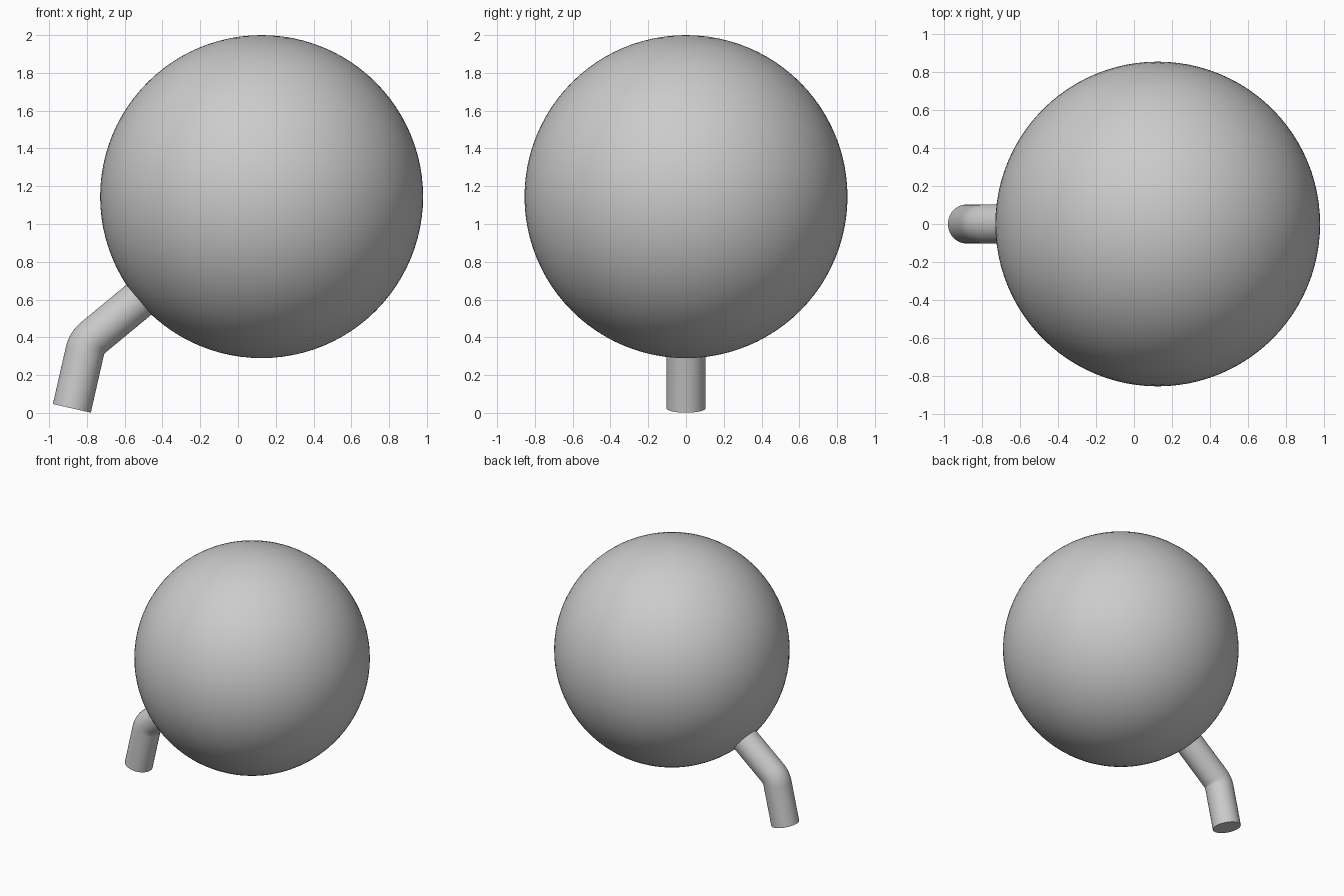
import bpy, bmesh, math
from mathutils import Vector

cube = bpy.data.objects.get("Cube")
if cube:
    bpy.data.objects.remove(cube, do_unlink=True)

# Single grey material
grey = bpy.data.materials.new("plain_grey")
grey.use_nodes = True
colour = (0.6, 0.6, 0.6, 1)
grey.diffuse_color = colour
grey.node_tree.nodes["Principled BSDF"].inputs["Base Color"].default_value = colour


def add_part(name, bm):
    bmesh.ops.recalc_face_normals(bm, faces=bm.faces)
    mesh = bpy.data.meshes.new(name)
    bm.to_mesh(mesh)
    bm.free()
    mesh.materials.append(grey)
    part = bpy.data.objects.new(name, mesh)
    bpy.context.collection.objects.link(part)
    bpy.ops.object.select_all(action="DESELECT")
    part.select_set(True)
    bpy.context.view_layer.objects.active = part
    bpy.ops.object.shade_smooth_by_angle(angle=math.radians(40))
    return part


# Large round ball
bm = bmesh.new()
bmesh.ops.create_uvsphere(bm, u_segments=96, v_segments=48, radius=0.855)
ball = add_part("ball", bm)
ball.location = (0.125, 0, 1.145)

# Bent tube: straight leg, rounded elbow, straight run into the ball
RADIUS, BEND, SIDES, STEPS = 0.103, 0.132, 48, 10
LOW, HIGH = math.radians(77.2), math.radians(39.5)
elbow = Vector((-0.682, 0, 0.298))
stations = []
for i in range(STEPS + 1):
    a = LOW + (HIGH - LOW) * i / STEPS
    out = Vector((-math.sin(a), 0, math.cos(a)))
    stations.append((elbow + out * BEND, out))


def along(angle, distance):
    return Vector((math.cos(angle), 0, math.sin(angle))) * distance


first, last = stations[0], stations[-1]
stations.insert(0, (first[0] - along(LOW, 0.311), first[1]))
stations.append((last[0] + along(HIGH, 0.5), last[1]))

bm = bmesh.new()
rings = []
for centre, out in stations:
    ring = []
    for k in range(SIDES):
        t = math.tau * k / SIDES
        offset = out * math.cos(t) + Vector((0, math.sin(t), 0))
        ring.append(bm.verts.new(centre + offset * RADIUS))
    rings.append(ring)
for a, b in zip(rings, rings[1:]):
    for k in range(SIDES):
        n = (k + 1) % SIDES
        bm.faces.new((a[k], a[n], b[n], b[k]))
bm.faces.new(rings[0])
bm.faces.new(rings[-1])
add_part("bent_tube", bm)
